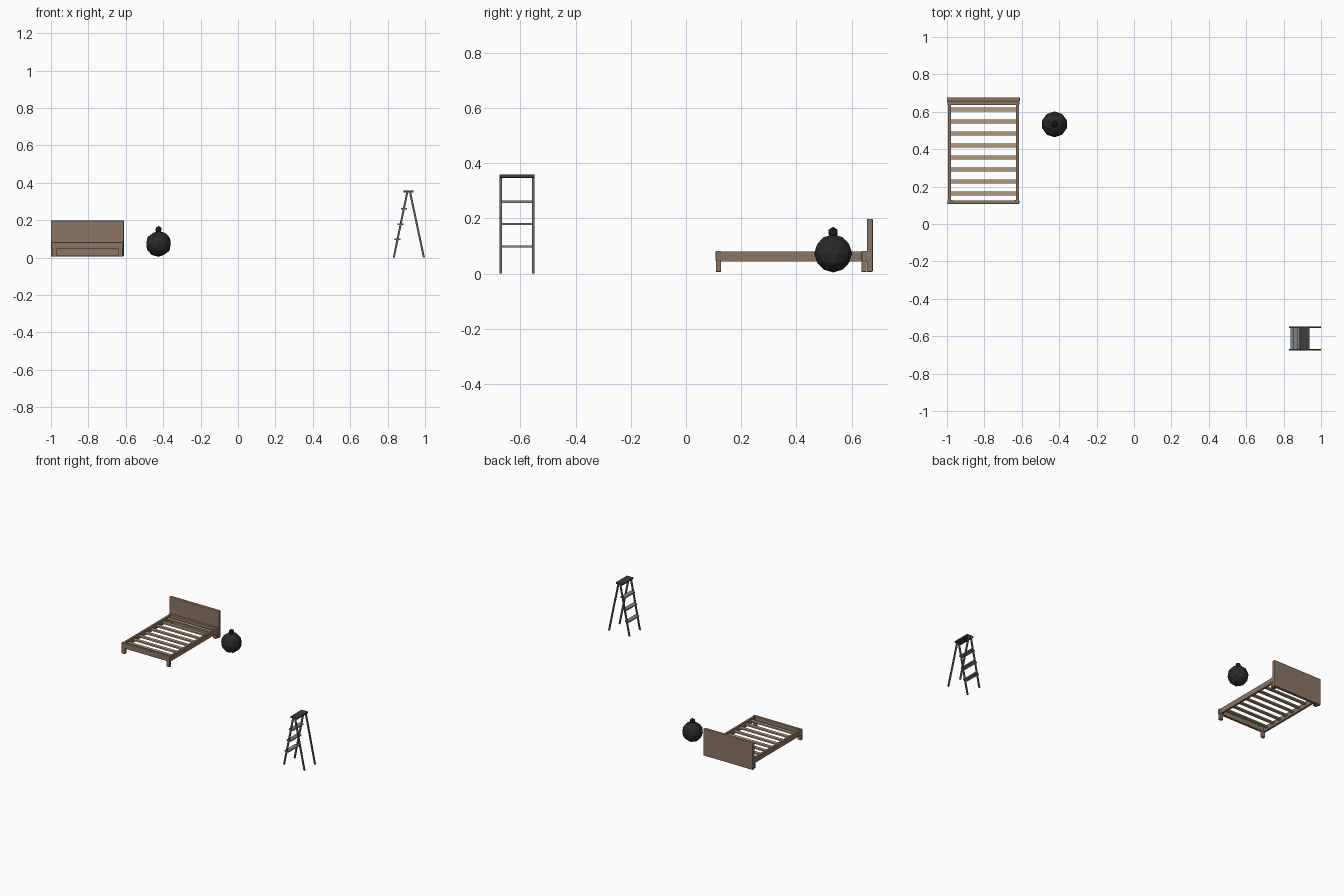
import bpy, bmesh
from mathutils import Vector, Matrix

if "Cube" in bpy.data.objects:
    bpy.data.objects.remove(bpy.data.objects["Cube"])


def mat(name, rgb):
    m = bpy.data.materials.new(name)
    m.diffuse_color = (*rgb, 1)
    m.use_nodes = True
    m.node_tree.nodes["Principled BSDF"].inputs["Base Color"].default_value = m.diffuse_color
    return m


WOOD = mat("wood", (0.26, 0.18, 0.13))
SLAT = mat("slat_wood", (0.45, 0.34, 0.22))
IRON = mat("iron", (0.022, 0.022, 0.024))
METAL = mat("ladder_metal", (0.12, 0.12, 0.13))
STEP = mat("step_metal", (0.22, 0.23, 0.24))
CAP = mat("cap_dark", (0.05, 0.05, 0.055))


def finish(name, bm, material):
    me = bpy.data.meshes.new(name)
    bm.to_mesh(me)
    bm.free()
    me.materials.append(material)
    ob = bpy.data.objects.new(name, me)
    bpy.context.collection.objects.link(ob)
    return ob


def box(name, x, y, z, material, bevel=0):
    """Box from (min, max) ranges."""
    bm = bmesh.new()
    size = Vector([r[1] - r[0] for r in (x, y, z)])
    mid = Vector([(r[1] + r[0]) / 2 for r in (x, y, z)])
    bmesh.ops.create_cube(bm, size=1, matrix=Matrix.Translation(mid) @ Matrix.Diagonal((*size, 1)))
    ob = finish(name, bm, material)
    if bevel:
        b = ob.modifiers.new("bevel", 'BEVEL')
        b.width, b.segments = bevel, 2
    return ob


def slanted(name, x0, x1, z0, z1, y, w, material):
    """Ladder rail: box sheared from x0 at the bottom to x1 at the top."""
    ob = box(name, (-w / 2, w / 2), y, (z0, z1), material)
    for v in ob.data.vertices:
        v.co.x += x0 if v.co.z < (z0 + z1) / 2 else x1
    return ob


# Bed: headboard, rails, legs, slats
L, R, F, B, G = -0.997, -0.613, 0.107, 0.655, 0.006
box("headboard", (L - 0.003, R + 0.003), (B, 0.677), (G, 0.198), WOOD, 0.004)
box("foot_rail", (L, R), (F, F + 0.019), (0.045, 0.082), WOOD, 0.004)
box("head_rail", (L, R), (B - 0.019, B), (0.045, 0.082), WOOD, 0.004)
for side, x in (("left", (L + 0.003, L + 0.018)), ("right", (R - 0.018, R - 0.003))):
    box(side + "_side_rail", x, (F + 0.01, B), (0.043, 0.079), WOOD)
for lx in (L + 0.003, R - 0.029):
    for ly in (F + 0.001, B - 0.02):
        box("bed_leg", (lx, lx + 0.026), (ly, ly + 0.019), (G, 0.075), WOOD, 0.002)
for i in range(8):
    y = 0.163 + i * 0.0642
    box("slat", (L + 0.015, R - 0.015), (y - 0.011, y + 0.011), (0.058, 0.068), SLAT)

# Round iron weight: faceted ball, neck and knob
c = Vector((-0.425, 0.533, 0.073))
bm = bmesh.new()
bmesh.ops.create_icosphere(bm, subdivisions=2, radius=0.069, matrix=Matrix.Translation(c))
finish("ball", bm, IRON)
bm = bmesh.new()
bmesh.ops.create_cone(bm, cap_ends=True, segments=8, radius1=0.015, radius2=0.012, depth=0.024,
                      matrix=Matrix.Translation(c + Vector((0, 0, 0.069))))
finish("neck", bm, IRON)
bm = bmesh.new()
bmesh.ops.create_icosphere(bm, subdivisions=1, radius=0.0195,
                           matrix=Matrix.Translation(c + Vector((0, 0, 0.077))))
finish("knob", bm, IRON)

# Stepladder: two pairs of rails, three steps, top cap
Y0, Y1 = -0.675, -0.549
for y in ((Y0, Y0 + 0.008), (Y1 - 0.008, Y1)):
    slanted("front_rail", 0.833, 0.905, 0, 0.35, y, 0.011, METAL)
    slanted("back_rail", 0.994, 0.920, 0, 0.35, y, 0.011, METAL)
for z in (0.098, 0.179, 0.260):
    x = 0.833 + 0.072 * z / 0.35
    box("step", (x - 0.016, x + 0.016), (Y0 + 0.004, Y1 - 0.004), (z - 0.004, z + 0.004), STEP)
box("top_cap", (0.886, 0.938), (Y0, Y1), (0.347, 0.359), CAP, 0.002)
